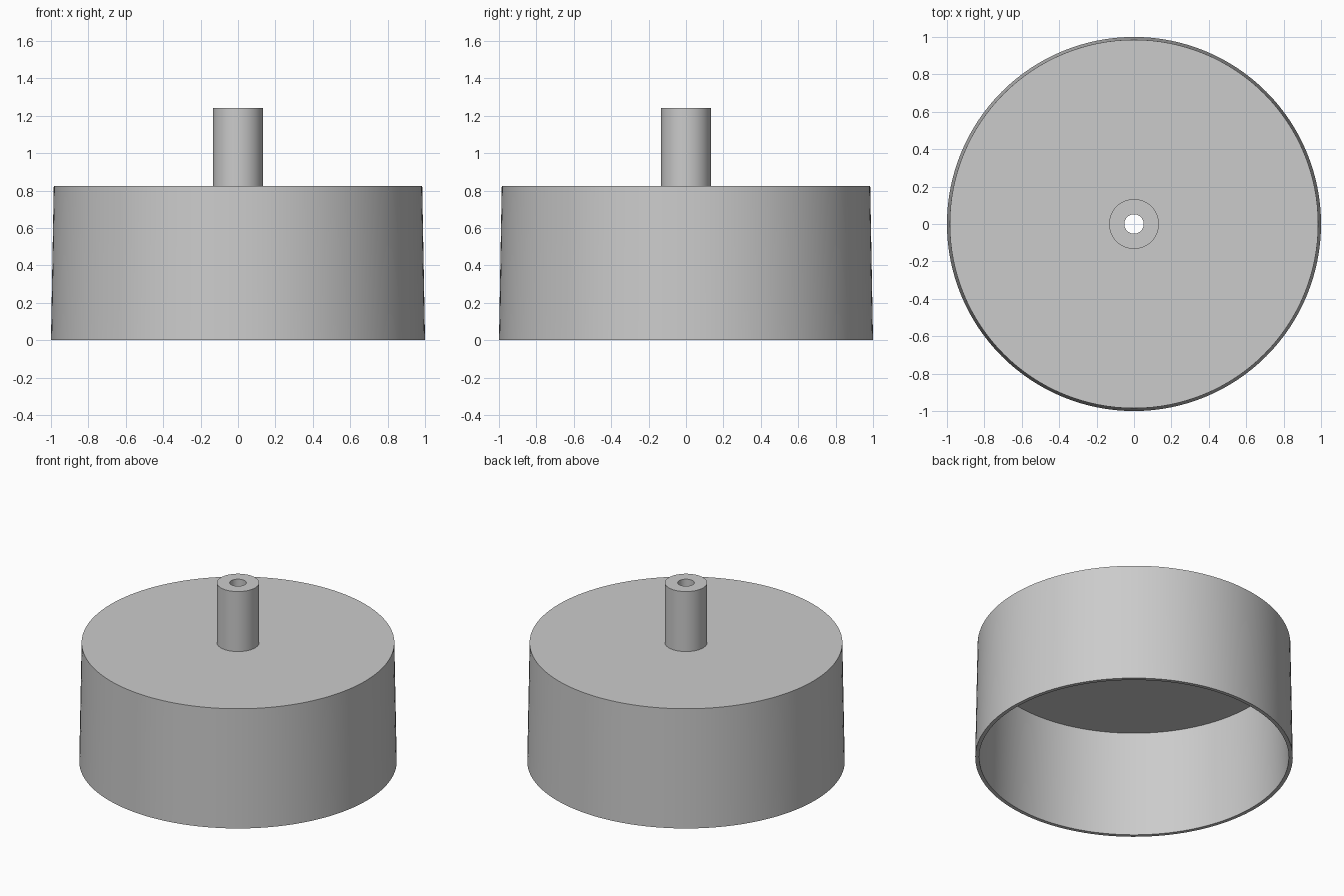
import bpy
import bmesh
from math import cos, sin, tau, radians

cube = bpy.data.objects.get("Cube")
if cube:
    bpy.data.objects.remove(cube, do_unlink=True)

SEGMENTS = 128


def flat_material(name, colour):
    mat = bpy.data.materials.new(name)
    mat.use_nodes = True
    mat.diffuse_color = colour
    mat.node_tree.nodes["Principled BSDF"].inputs["Base Color"].default_value = colour
    return mat


def lathe(name, profile, mat):
    """Revolve a closed (radius, height) profile around the z axis."""
    bm = bmesh.new()
    rings = []
    for i in range(SEGMENTS):
        a = tau * i / SEGMENTS
        rings.append([bm.verts.new((r * cos(a), r * sin(a), z)) for r, z in profile])
    for i, ring in enumerate(rings):
        following = rings[(i + 1) % SEGMENTS]
        for j in range(len(profile)):
            k = (j + 1) % len(profile)
            bm.faces.new((ring[j], following[j], following[k], ring[k]))
    bmesh.ops.recalc_face_normals(bm, faces=bm.faces)
    mesh = bpy.data.meshes.new(name)
    bm.to_mesh(mesh)
    bm.free()
    mesh.materials.append(mat)
    obj = bpy.data.objects.new(name, mesh)
    bpy.context.collection.objects.link(obj)
    bpy.ops.object.select_all(action="DESELECT")
    obj.select_set(True)
    bpy.context.view_layer.objects.active = obj
    bpy.ops.object.shade_smooth_by_angle(angle=radians(30))
    return obj


grey = flat_material("plain_grey", (0.6, 0.6, 0.6, 1.0))

# Key sizes
bore, stem = 0.052, 0.133
ceiling, deck, tip = 0.73, 0.825, 1.242

# Tapered hollow cup, open below, in one piece with its bored stem
lathe("cup_with_stem", [
    (bore, ceiling),
    (0.96, ceiling),
    (0.975, 0.0),
    (1.0, 0.0),
    (0.985, deck),
    (stem, deck),
    (stem, tip),
    (bore, tip),
], grey)
